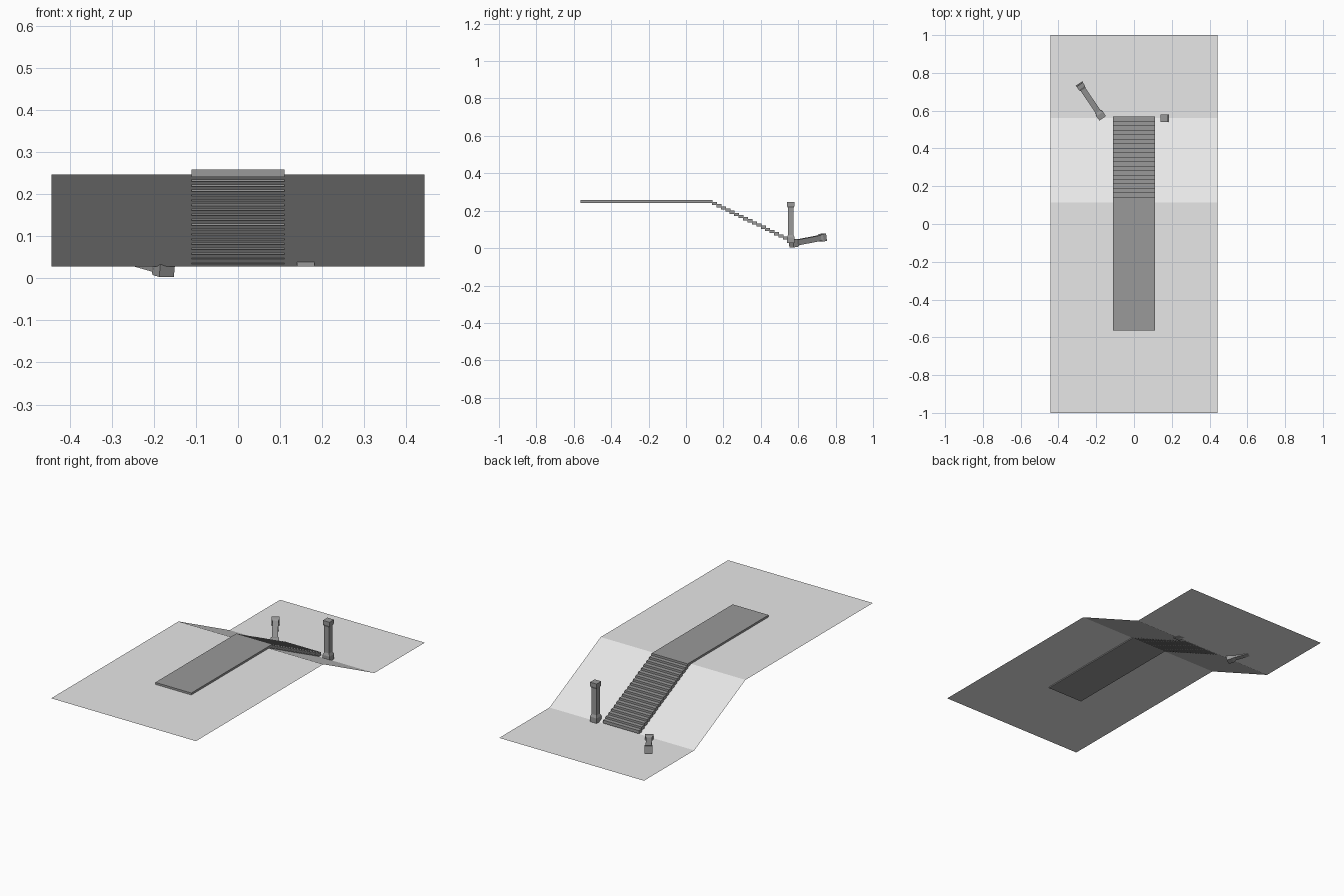
import bpy
import bmesh
from mathutils import Vector, Matrix

if "Cube" in bpy.data.objects:
    bpy.data.objects.remove(bpy.data.objects["Cube"])


def material(name, value):
    mat = bpy.data.materials.new(name)
    mat.use_nodes = True
    colour = (value, value, value, 1)
    mat.diffuse_color = colour
    mat.node_tree.nodes["Principled BSDF"].inputs["Base Color"].default_value = colour
    return mat


ground_grey = material("light ground grey", 0.8)
stone_grey = material("dark stone grey", 0.32)


def finish(name, bm, mat):
    mesh = bpy.data.meshes.new(name)
    bm.to_mesh(mesh)
    bm.free()
    mesh.materials.append(mat)
    obj = bpy.data.objects.new(name, mesh)
    bpy.context.collection.objects.link(obj)
    return obj


def add_box(bm, low, high):
    low, high = Vector(low), Vector(high)
    size = high - low
    matrix = Matrix.Translation((low + high) / 2) @ Matrix.Diagonal((*size, 1))
    bmesh.ops.create_cube(bm, size=1, matrix=matrix)


# Ground: a thin sheet with an upper terrace, a slope and a lower terrace
bm = bmesh.new()
profile = [(-1, 0.247), (0.113, 0.247), (0.56, 0.028), (1, 0.028)]
rows = [[bm.verts.new((x, y, z)) for x in (-0.443, 0.443)] for y, z in profile]
for a, b in zip(rows, rows[1:]):
    bm.faces.new((a[0], a[1], b[1], b[0]))
finish("ground", bm, ground_grey)

# Upper walkway slab
HALF = 0.11
bm = bmesh.new()
add_box(bm, (-HALF, -0.565, 0.241), (HALF, 0.143, 0.258))
finish("walkway", bm, stone_grey)

# Staircase of thin overlapping slabs
STEPS, TREAD, RISE = 18, 0.0237, 0.0115
bm = bmesh.new()
for i in range(STEPS):
    y, top = 0.142 + i * TREAD, 0.2465 - i * RISE
    add_box(bm, (-HALF, y - 0.003, top - 0.017), (HALF, y + TREAD, top))
finish("stairs", bm, stone_grey)


# Square pillar with a flared base, banded shaft and flared cap
def pillar(name):
    bm = bmesh.new()
    sections = [(0, 0.021), (0.028, 0.021), (0.042, 0.015), (0.08, 0.015),
                (0.118, 0.015), (0.156, 0.015), (0.186, 0.015),
                (0.197, 0.02), (0.218, 0.02)]
    corners = [(-1, -1), (1, -1), (1, 1), (-1, 1)]
    rings = [[bm.verts.new((x * r, y * r, z)) for x, y in corners] for z, r in sections]
    for a, b in zip(rings, rings[1:]):
        for i in range(4):
            j = (i + 1) % 4
            bm.faces.new((a[i], a[j], b[j], b[i]))
    bm.faces.new(rings[0][::-1])
    bm.faces.new(rings[-1])
    return finish(name, bm, stone_grey)


standing = pillar("standing_pillar")
standing.location = (0.161, 0.56, 0.028)

# The fallen pillar lies half sunk in the lower terrace
fallen = pillar("fallen_pillar")
start, end = Vector((-0.168, 0.562, 0.024)), Vector((-0.29, 0.742, 0.059))
fallen.rotation_mode = 'QUATERNION'
fallen.rotation_quaternion = (end - start).to_track_quat('Z', 'Y')
fallen.location = start
